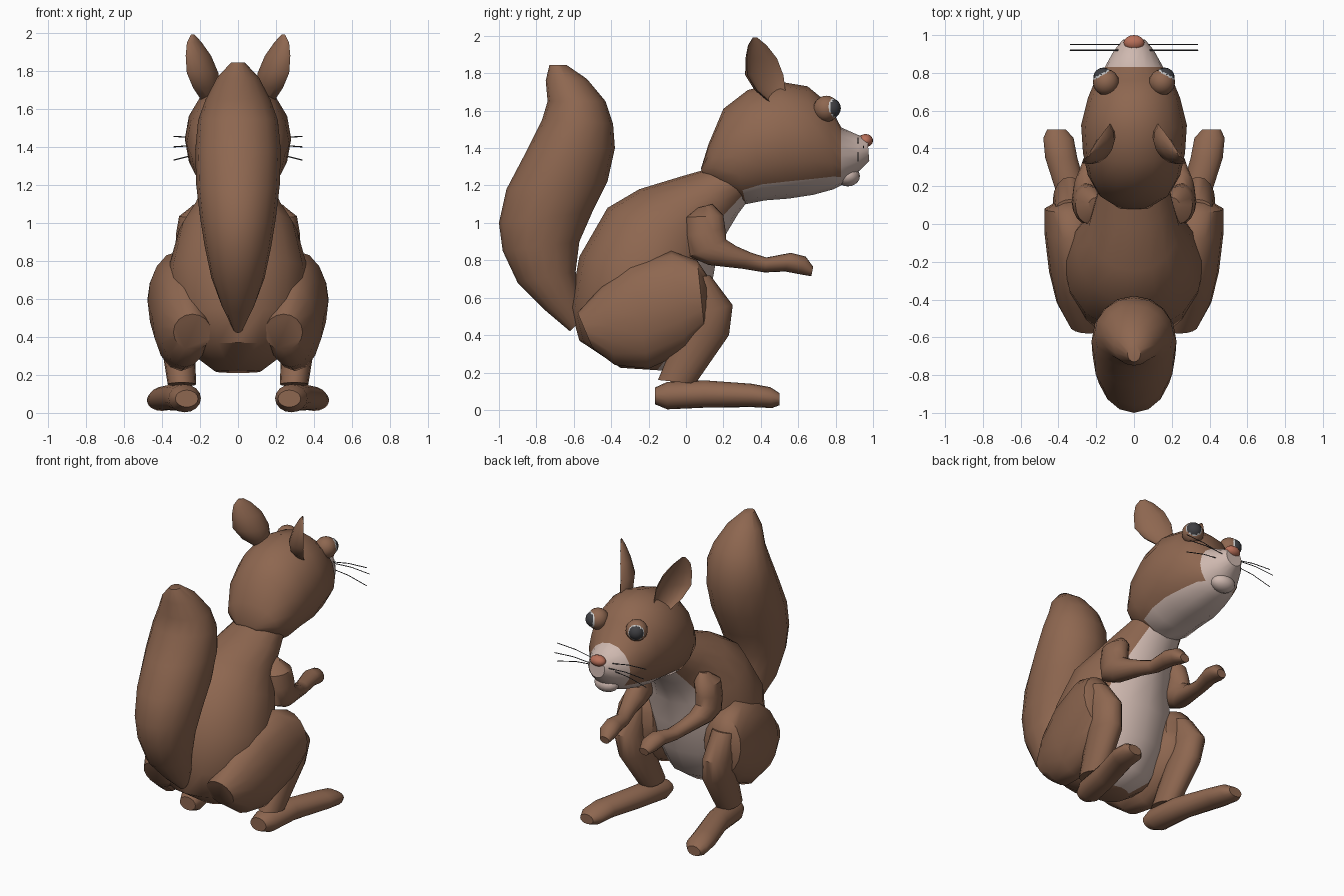
import bpy, bmesh, math
from mathutils import Vector, Matrix

if "Cube" in bpy.data.objects:
    bpy.data.objects.remove(bpy.data.objects["Cube"])


def material(name, rgb):
    m = bpy.data.materials.new(name)
    m.diffuse_color = (*rgb, 1)
    m.use_nodes = True
    m.node_tree.nodes["Principled BSDF"].inputs["Base Color"].default_value = m.diffuse_color
    return m


BROWN = material("brown_fur", (0.27, 0.135, 0.08))
PALE = material("pale_fur", (0.62, 0.48, 0.43))
PINK = material("nose_pink", (0.48, 0.16, 0.10))
DARK = material("eye_dark", (0.05, 0.05, 0.055))
WHITE = material("eye_white", (0.8, 0.8, 0.8))
N = 16


def finish(name, bm, mats, mirror=False, angle=40):
    bmesh.ops.recalc_face_normals(bm, faces=bm.faces)
    me = bpy.data.meshes.new(name)
    bm.to_mesh(me)
    bm.free()
    ob = bpy.data.objects.new(name, me)
    bpy.context.collection.objects.link(ob)
    for m in mats:
        me.materials.append(m)
    bpy.ops.object.select_all(action='DESELECT')
    ob.select_set(True)
    bpy.context.view_layer.objects.active = ob
    bpy.ops.object.shade_smooth_by_angle(angle=math.radians(angle))
    if mirror:
        ob.modifiers.new("mirror", 'MIRROR')
    return ob


def skin(bm, rings, paint=None):
    for i in range(len(rings) - 1):
        a, b = rings[i], rings[i + 1]
        for j in range(N):
            k = (j + 1) % N
            f = bm.faces.new((a[j], a[k], b[k], b[j]))
            if paint and paint(i, j):
                f.material_index = 1
    bm.faces.new(rings[0])
    cap = bm.faces.new(rings[-1])
    if paint and paint(len(rings) - 2, 8):
        cap.material_index = 1


def ribs(name, sections, paint=None, mirror=False):
    """Loft ellipses; each spans two (y, z) points with a half width and optional x."""
    bm = bmesh.new()
    rings = []
    for y0, z0, y1, z1, w, *x in sections:
        p, q = Vector((0, y0, z0)), Vector((0, y1, z1))
        mid = (p + q) / 2 + Vector((x[0] if x else 0, 0, 0))
        rings.append([bm.verts.new(mid + (p - q) / 2 * math.cos(2 * math.pi * j / N)
                                   + Vector((w * math.sin(2 * math.pi * j / N), 0, 0)))
                      for j in range(N)])
    skin(bm, rings, paint)
    return finish(name, bm, [BROWN, PALE], mirror)


def ball(name, loc, radii, mat, mirror=False):
    bm = bmesh.new()
    bmesh.ops.create_uvsphere(bm, u_segments=16, v_segments=10, radius=1,
                              matrix=Matrix.Translation(loc) @ Matrix.Diagonal((*radii, 1)))
    return finish(name, bm, [mat], mirror)


# Body with pale belly
ribs("body", [
    (-.35, .225, -.12, .21, .12), (-.57, .37, 0, .29, .27), (-.62, .55, .09, .48, .355),
    (-.57, .82, .14, .68, .37), (-.42, 1.08, .17, .85, .31), (-.25, 1.18, .22, .95, .24),
    (-.02, 1.25, .28, 1.05, .2), (.12, 1.29, .34, 1.13, .17)],
    lambda i, j: 6 <= j <= 9)

# Head with pale muzzle and throat
ribs("head", [
    (.08, 1.29, .09, 1.26, .08), (.12, 1.42, .2, 1.17, .19), (.2, 1.61, .32, 1.1, .245),
    (.33, 1.71, .42, 1.12, .27), (.5, 1.755, .55, 1.13, .28), (.65, 1.73, .68, 1.15, .245),
    (.76, 1.64, .79, 1.18, .2), (.83, 1.51, .83, 1.2, .155), (.92, 1.47, .92, 1.27, .105),
    (.97, 1.455, .98, 1.33, .06)],
    lambda i, j: i >= 7 or (i >= 2 and 6 <= j <= 9))
ball("lower_jaw", (0, .865, 1.25), (.085, .065, .055), PALE)
ball("nose", (0, .96, 1.44), (.055, .04, .035), PINK)

# Bushy tail
ribs("tail", [
    (-.62, .42, -.54, .5, .03), (-.75, .53, -.57, .62, .09), (-.9, .68, -.59, .74, .14),
    (-.98, .85, -.57, .9, .175), (-1, 1, -.5, 1.06, .2), (-.96, 1.18, -.42, 1.22, .22),
    (-.86, 1.37, -.38, 1.4, .225), (-.77, 1.55, -.39, 1.53, .21), (-.74, 1.65, -.43, 1.65, .17),
    (-.75, 1.76, -.53, 1.77, .11), (-.73, 1.845, -.64, 1.845, .035)])

# Hind legs
ribs("thighs", [
    (-.58, .52, -.5, .33, .1, .24), (-.45, .66, -.38, .24, .13, .28),
    (-.3, .78, -.2, .22, .15, .3), (-.08, .85, 0, .31, .16, .315),
    (.06, .8, .1, .42, .14, .335), (.12, .71, .12, .5, .07, .34)], mirror=True)
ribs("shins", [
    (.13, .72, 0, .7, .08, .34), (.25, .56, 0, .5, .09, .34),
    (.23, .4, -.05, .4, .09, .32), (.05, .14, -.15, .16, .075, .295)], mirror=True)
ribs("feet", [
    (-.165, .12, -.165, .03, .06, .27), (-.1, .15, -.1, .003, .085, .28),
    (.1, .158, .1, .012, .08, .31), (.35, .14, .35, .015, .085, .385),
    (.45, .122, .46, .01, .08, .4), (.5, .09, .5, .025, .05, .41)], mirror=True)

# Arms ending in paws
ribs("arms", [
    (.06, 1.08, .14, 1.1, .04, .2), (0, 1.03, .2, 1.04, .075, .235),
    (0, .93, .21, .97, .075, .25), (.02, .82, .215, .91, .075, .255),
    (.12, .775, .27, .875, .07, .25), (.3, .755, .35, .84, .055, .22),
    (.42, .735, .43, .815, .05, .19), (.53, .74, .56, .84, .06, .17),
    (.61, .725, .64, .82, .06, .16), (.67, .715, .68, .765, .035, .15)], mirror=True)

# Hollow ears, opening outward and forward
bm = bmesh.new()
turn = Matrix.Rotation(math.radians(35), 3, 'Z')
rings = []
for x, y, z, w, d in [(.165, .5, 1.64, .05, .05), (.19, .46, 1.71, .095, .09),
                      (.21, .43, 1.79, .12, .1), (.225, .41, 1.88, .1, .075),
                      (.238, .385, 1.95, .06, .04), (.24, .37, 1.99, .015, .01)]:
    ring = []
    for j in range(N):
        a = 2 * math.pi * (j + .5) / N
        c = math.cos(a) * d
        off = Vector((-.5 * c if c > 0 else c, math.sin(a) * w, 0))
        ring.append(bm.verts.new(Vector((x, y, z)) + turn @ off))
    rings.append(ring)
skin(bm, rings)
finish("ears", bm, [BROWN], True)

# Eyes: lid, white rim and dark eyeball
eye = Vector((.148, .75, 1.61))
look = Vector((.5, .85, .1)).normalized()
ball("eyelids", eye, (.07,) * 3, BROWN, True)
ball("eye_rims", eye + look * .02, (.058,) * 3, WHITE, True)
ball("eyeballs", eye + look * .029, (.053,) * 3, DARK, True)

# Whiskers
cu = bpy.data.curves.new("whiskers", 'CURVE')
cu.dimensions = '3D'
cu.bevel_depth = .003
cu.bevel_resolution = 0
for s in (-1, 1):
    for y, z0, z1 in ((.92, 1.42, 1.455), (.95, 1.4, 1.4), (.92, 1.38, 1.33)):
        sp = cu.splines.new('POLY')
        sp.points.add(2)
        for p, (x, z) in zip(sp.points, ((.05, z0), (.2, (z0 + z1) / 2 + .01), (.34, z1))):
            p.co = (s * x, y, z, 1)
cu.materials.append(DARK)
bpy.context.collection.objects.link(bpy.data.objects.new("whiskers", cu))
